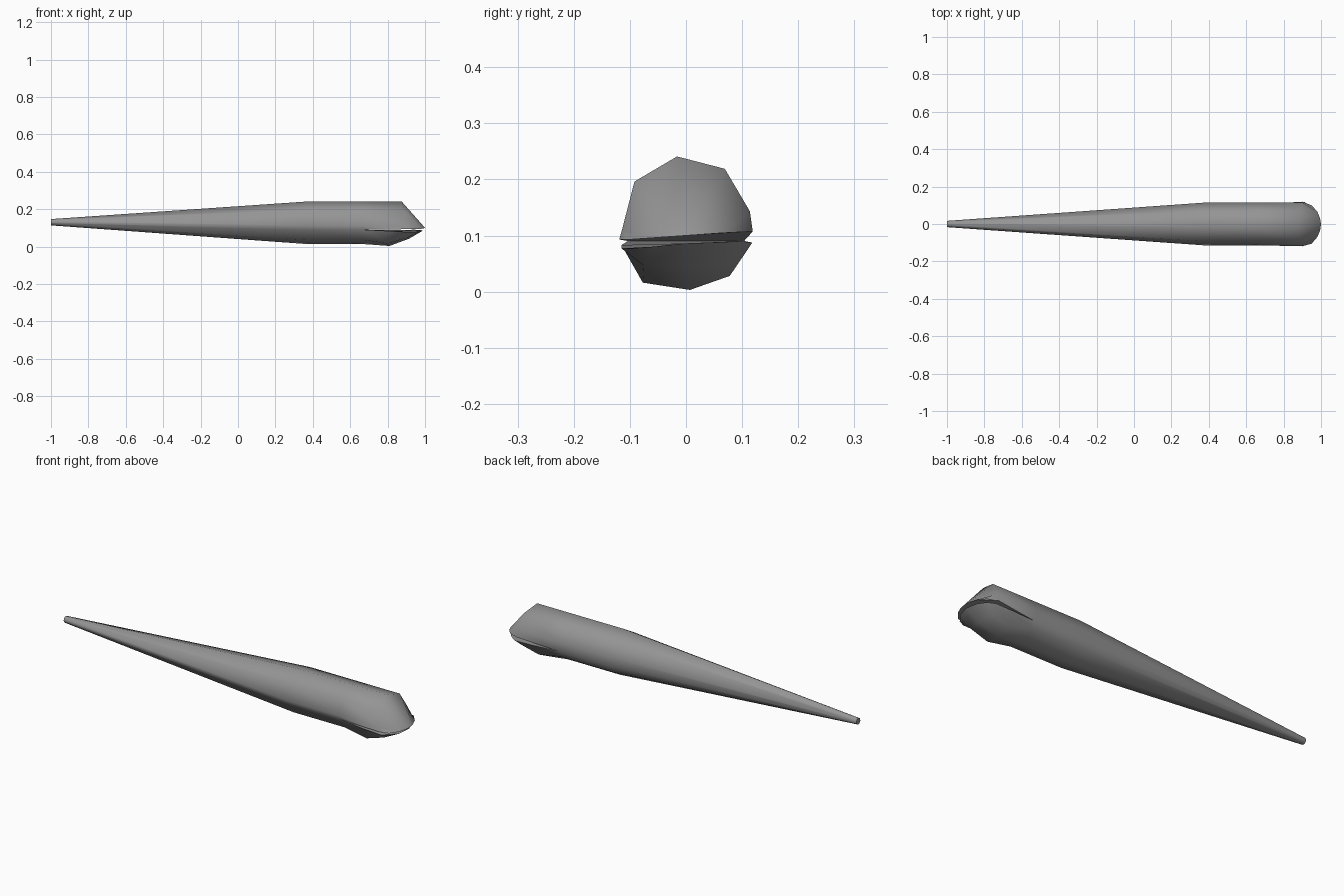
import bpy, bmesh, math

if "Cube" in bpy.data.objects:
    bpy.data.objects.remove(bpy.data.objects["Cube"])

grey = bpy.data.materials.new("plain grey")
grey.diffuse_color = (0.3, 0.3, 0.3, 1)
grey.use_nodes = True
grey.node_tree.nodes["Principled BSDF"].inputs["Base Color"].default_value = grey.diffuse_color


def section(r, cz):
    """Eight-sided ring plus one lip point per side: (y, z) pairs."""
    pts = [(r * math.cos(math.radians(8 + 45 * k)),
            cz + r * math.sin(math.radians(8 + 45 * k))) for k in range(8)]
    lip_l, lip_r = (-0.9 * r, cz - 0.32 * r), (0.9 * r, cz - 0.32 * r)
    return pts[:5] + [lip_l] + pts[5:] + [lip_r]


def strip(bm, a, b, closed=False):
    n = len(a)
    for i in range(n if closed else n - 1):
        quad = [a[i], a[(i + 1) % n], b[(i + 1) % n], b[i]]
        quad = list(dict.fromkeys(quad))
        bm.faces.new(quad)


def finish(bm, name, angle):
    bmesh.ops.recalc_face_normals(bm, faces=bm.faces)
    me = bpy.data.meshes.new(name)
    bm.to_mesh(me)
    bm.free()
    me.materials.append(grey)
    ob = bpy.data.objects.new(name, me)
    bpy.context.collection.objects.link(ob)
    bpy.context.view_layer.objects.active = ob
    ob.select_set(True)
    bpy.ops.object.shade_smooth_by_angle(angle=math.radians(angle))
    ob.select_set(False)


bm = bmesh.new()


def row(pts):
    return [bm.verts.new(p) for p in pts]


# Tapered body from tail tip to the corners of the mouth
rings = []
for x, r, cz in [(-1, 0.017, 0.13), (0.37, 0.115, 0.127), (0.67, 0.115, 0.127)]:
    rings.append(row([(x, y, z) for y, z in section(r, cz)]))
bm.faces.new(rings[0])
for a, b in zip(rings, rings[1:]):
    strip(bm, a, b, True)
last = rings[-1]

# Upper head: ring arc carried forward, then sloped down to the lip
brow_pts = section(0.115, 0.127)
order = [9, 0, 1, 2, 3, 4, 5]
upper = [last[i] for i in order]
brow_x = [0.90, 0.90, 0.89, 0.875, 0.89, 0.90, 0.90]
brow = []
for x, i in zip(brow_x, order):
    y, z = brow_pts[i]
    if i in (9, 5):
        y, z = math.copysign(0.119, y), 0.1 + 0.07 * y
    brow.append(bm.verts.new((x, y, z)))
lip = row([(x, y, 0.1 + 0.07 * y) for x, y in
           [(0.95, 0.10), (0.98, 0.066), (0.995, 0.03), (1.0, 0.0),
            (0.995, -0.035), (0.98, -0.07), (0.95, -0.105)]])
strip(bm, upper, brow)
strip(bm, brow, lip)
# Palate
bm.faces.new([upper[0], brow[0]] + lip + [brow[-1], upper[-1]])

# Lower jaw: bulges under the mouth, then rises to its rim
jaw = [last[i] for i in (5, 6, 7, 8, 9)]
belly = row([(0.81, -0.115, 0.083), (0.80, -0.077, 0.016), (0.81, 0.007, 0.003),
             (0.80, 0.078, 0.028), (0.81, 0.115, 0.088)])
chin = row([(0.91, -0.115, 0.077), (0.90, -0.075, 0.046), (0.915, 0.0, 0.042),
            (0.90, 0.075, 0.05), (0.91, 0.118, 0.087)])
rim = row([(0.945, -0.098, 0.076), (0.975, -0.06, 0.08), (0.99, 0.0, 0.086),
           (0.975, 0.06, 0.088), (0.945, 0.098, 0.09)])
for a, b in ((jaw, belly), (belly, chin), (chin, rim)):
    strip(bm, a, b)
# Mouth floor
bm.faces.new([jaw[0], belly[0], chin[0]] + rim + [chin[-1], belly[-1], jaw[-1]])

finish(bm, "worm_body", 65)
